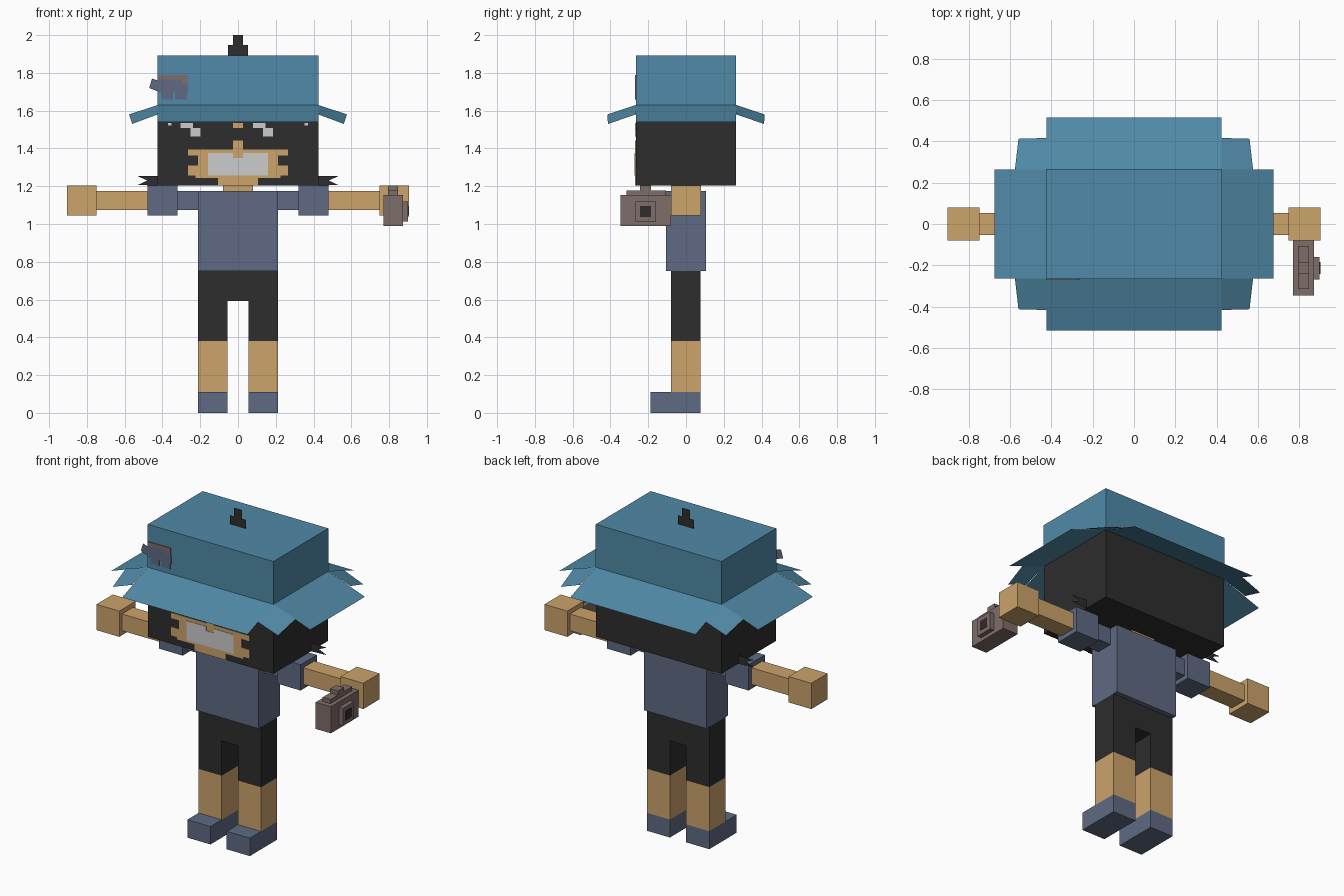
import bpy

cube = bpy.data.objects.get("Cube")
if cube:
    bpy.data.objects.remove(cube, do_unlink=True)


def material(name, rgb):
    """Flat material from 0-255 display values."""
    lin = [((c / 255 + 0.055) / 1.055) ** 2.4 for c in rgb] + [1]
    m = bpy.data.materials.new(name)
    m.use_nodes = True
    m.diffuse_color = lin
    m.node_tree.nodes["Principled BSDF"].inputs["Base Color"].default_value = lin
    return m


teal = material("teal", (80, 138, 167))
black = material("black", (45, 45, 45))
skin = material("skin", (204, 163, 107))
slate = material("slate blue", (94, 106, 131))
taupe = material("taupe", (127, 109, 105))
white = material("off white", (204, 204, 204))


def sheet(name, polys, mat):
    """Thin single-sided surfaces, one face per polygon."""
    verts, faces = [], []
    for poly in polys:
        faces.append(range(len(verts), len(verts) + len(poly)))
        verts += poly
    mesh = bpy.data.meshes.new(name)
    mesh.from_pydata(verts, [], [list(f) for f in faces])
    mesh.materials.append(mat)
    obj = bpy.data.objects.new(name, mesh)
    bpy.context.collection.objects.link(obj)
    return obj


def box(name, xs, ys, zs, mat):
    """Box from its lower and upper limits on each axis."""
    (a, b), (c, d), (e, f) = sorted(xs), sorted(ys), sorted(zs)
    bpy.ops.mesh.primitive_cube_add(size=1, location=((a + b) / 2, (c + d) / 2, (e + f) / 2))
    obj = bpy.context.object
    obj.name = name
    obj.scale = (b - a, d - c, f - e)
    bpy.ops.object.transform_apply(location=False, rotation=False, scale=True)
    obj.data.materials.append(mat)
    return obj


HW, HD = 0.425, 0.265      # half width and depth of the head
BRIM = 1.63                # height where the brim meets the hat


def paint(name, rects, mat, depth=0.004, unit=HW / 32, base=1.203):
    """Painted pixels on the front of the head, joined into one plate."""
    for x0, z0, x1, z1 in rects:
        box(name, (x0 * unit, x1 * unit), (-HD - depth, -HD),
            (base + z0 * unit, base + z1 * unit), mat)


# Head, neck and hat crown
box("head", (-HW, HW), (-HD, HD), (1.203, BRIM), black)
box("neck", (-0.08, 0.08), (-0.08, 0.08), (1.17, 1.203), skin)
box("hat_crown", (-HW - 0.001, HW + 0.001), (-HD - 0.001, HD + 0.001), (BRIM, 1.893), teal)

# Sloping brim: four flaps and four corner pieces
flaps = []
for s in (-1, 1):
    flaps.append([(-HW, s * HD, BRIM), (HW, s * HD, BRIM),
                  (HW, s * 0.515, 1.54), (-HW, s * 0.515, 1.54)])
    flaps.append([(s * HW, -HD, BRIM), (s * HW, HD, BRIM),
                  (s * 0.675, HD, 1.54), (s * 0.675, -HD, 1.54)])
    for t in (-1, 1):
        flaps.append([(s * HW, t * HD, BRIM), (s * 0.577, t * HD, 1.58),
                      (s * 0.56, t * 0.413, 1.53), (s * HW, t * 0.417, 1.58)])
sheet("hat_brim", flaps, teal)

# Small flat tuft on the crown
sheet("hat_tuft", [[(-w, 0, a), (w, 0, a), (w, 0, b), (-w, 0, b)]
                   for w, a, b in ((0.053, 1.893, 1.947), (0.026, 1.947, 2.0))], black)

# Hair wisps beside the jaw
for side, s in (("left", 1), ("right", -1)):
    sheet(side + "_hair_wisp",
          [[(s * HW, 0.1, 1.255), (s * 0.53, 0.1, 1.253), (s * 0.48, 0.1, 1.23), (s * HW, 0.1, 1.21)],
           [(s * HW, 0.1, 1.23), (s * 0.48, 0.1, 1.23), (s * 0.53, 0.1, 1.207), (s * HW, 0.1, 1.203)]],
          black)

# Face paint
paint("muzzle", [(-20, 12, 20, 14.5), (-16, 8, 16, 12), (-20, 4, 20, 8), (-17, 3, 17, 4),
                 (-8, 0, 8, 3)], skin)
paint("nose", [(-2, 14.5, 2, 18)], skin)
paint("brow_gap", [(-2, 23, 2, 25)], skin)
paint("teeth", [(-12, 4, 12, 11), (-12, 11, -2, 13), (2, 11, 12, 13)], white, 0.007)
for x in (-23, 6):
    paint("eye_shine", [(x, 23, x + 5, 25), (x + 4, 19.5, x + 8, 23)], white)
for x in (-28, 26.5):
    paint("eye_corner", [(x, 24, x + 1.5, 25)], white)

# Badge on the right of the hat
for name, x0, z0, x1, z1, mat in (
        ("badge_top", -0.425, 1.765, -0.268, 1.79, taupe),
        ("badge_patch", -0.30, 1.745, -0.268, 1.765, taupe),
        ("badge_head", -0.425, 1.745, -0.30, 1.765, slate),
        ("badge_body", -0.425, 1.695, -0.265, 1.745, slate),
        ("badge_foot", -0.405, 1.66, -0.345, 1.695, slate),
        ("badge_foot", -0.33, 1.66, -0.27, 1.695, slate)):
    box(name, (x0, x1), (-HD - 0.006, -HD), (z0, z1), mat)
sheet("badge_tail", [[(-0.47, -0.27, 1.72), (-0.42, -0.27, 1.70),
                      (-0.41, -0.27, 1.755), (-0.455, -0.27, 1.77)]], slate)

# Torso and hips
box("torso", (-0.212, 0.212), (-0.106, 0.106), (0.75, 1.175), slate)
box("hips", (-0.212, 0.212), (-0.08, 0.077), (0.593, 0.75), black)

# Limbs, mirrored
for side, s in (("left", 1), ("right", -1)):
    for part, x0, x1, half, z0, z1, mat in (
            ("shoulder", 0.212, 0.32, 0.053, 1.073, 1.175, slate),
            ("sleeve", 0.32, 0.48, 0.079, 1.045, 1.203, slate),
            ("forearm", 0.48, 0.75, 0.053, 1.073, 1.175, skin),
            ("hand", 0.75, 0.905, 0.079, 1.045, 1.203, skin)):
        box(side + "_" + part, (s * x0, s * x1), (-half, half), (z0, z1), mat)
    for part, y0, z0, z1, mat in (
            ("shorts_leg", -0.08, 0.38, 0.593, black),
            ("shin", -0.08, 0.11, 0.38, skin),
            ("shoe", -0.188, 0, 0.11, slate)):
        box(side + "_" + part, (s * 0.055, s * 0.212), (y0, 0.077), (z0, z1), mat)

# Camera held in the left hand
box("camera_body", (0.77, 0.873), (-0.347, -0.08), (0.99, 1.153), taupe)
box("camera_top", (0.795, 0.848), (-0.315, -0.107), (1.153, 1.178), taupe)
box("camera_finder", (0.795, 0.848), (-0.243, -0.185), (1.178, 1.203), taupe)
box("camera_lens", (0.873, 0.9), (-0.268, -0.16), (1.012, 1.12), taupe)
box("camera_glass", (0.9, 0.903), (-0.243, -0.185), (1.038, 1.095), black)
